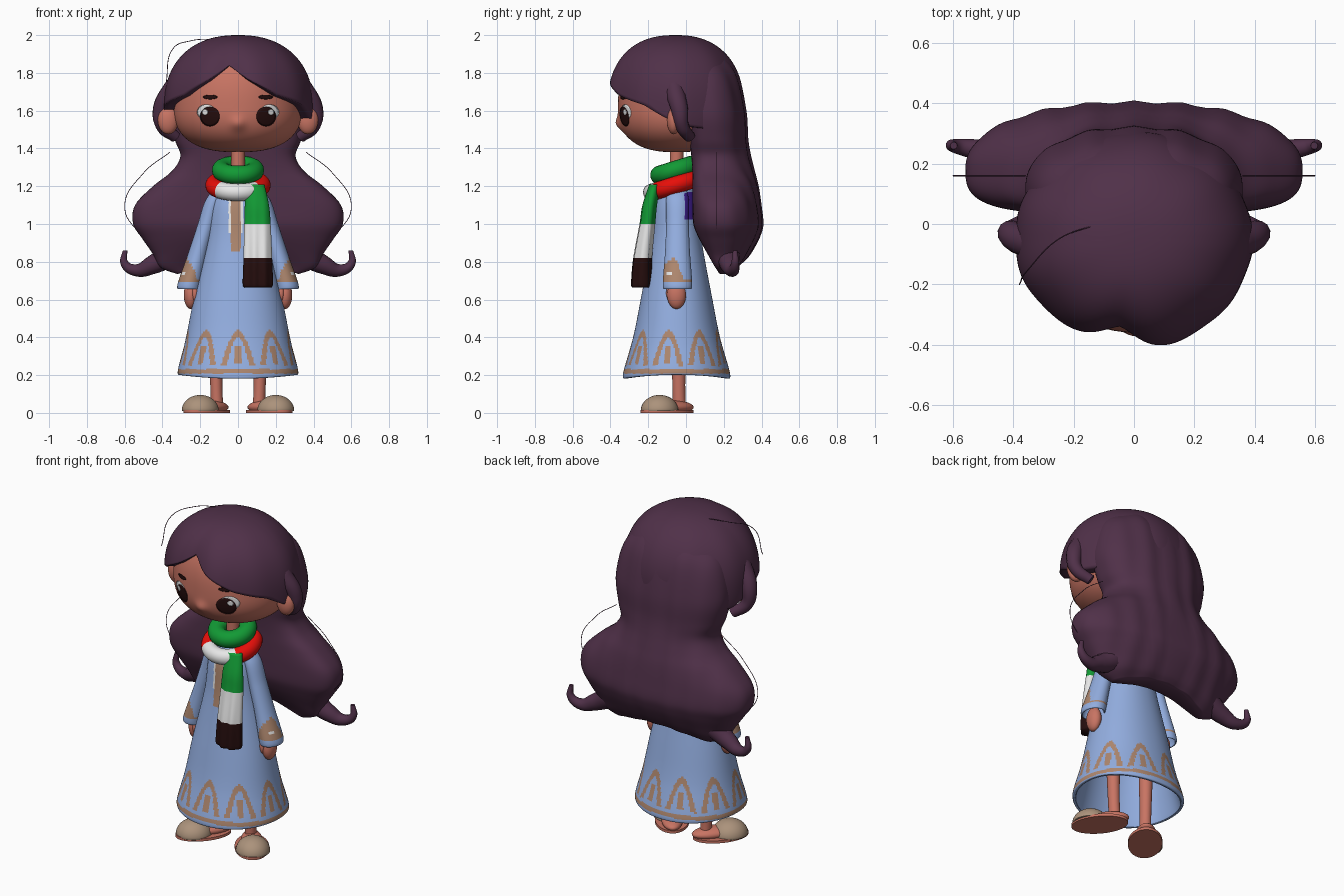
import bpy, bmesh, math
from mathutils import Matrix, Vector
from math import sin, cos, pi, tau

if "Cube" in bpy.data.objects:
    bpy.data.objects.remove(bpy.data.objects["Cube"])


def material(name, r, g, b):
    m = bpy.data.materials.new(name)
    m.diffuse_color = (r, g, b, 1)
    m.use_nodes = True
    m.node_tree.nodes["Principled BSDF"].inputs["Base Color"].default_value = m.diffuse_color
    return m


HAIR = material("dark plum", 0.08, 0.03, 0.066)
SKIN = material("warm skin", 0.58, 0.175, 0.125)
BLUE = material("soft blue", 0.29, 0.42, 0.74)
TAN = material("embroidery tan", 0.42, 0.24, 0.155)
SHOE = material("shoe beige", 0.41, 0.29, 0.20)
INDIGO = material("indigo", 0.05, 0.012, 0.28)
GREEN = material("scarf green", 0.006, 0.32, 0.035)
RED = material("scarf red", 0.87, 0.005, 0.003)
WHITE = material("white", 0.85, 0.85, 0.85)
DARK = material("near black", 0.018, 0.004, 0.004)


def finish(name, bm, mats, rule=None):
    bmesh.ops.recalc_face_normals(bm, faces=bm.faces)
    bm.normal_update()
    for f in bm.faces:
        f.smooth = True
        if rule:
            f.material_index = rule(f.calc_center_median(), f.normal)
    me = bpy.data.meshes.new(name)
    bm.to_mesh(me)
    bm.free()
    for m in mats:
        me.materials.append(m)
    ob = bpy.data.objects.new(name, me)
    bpy.context.collection.objects.link(ob)
    return ob


def skin_rings(name, rings, mats, rule=None):
    """Join a list of closed rings into one capped surface."""
    bm = bmesh.new()
    vs = [[bm.verts.new(p) for p in r] for r in rings]
    n = len(vs[0])
    for a, b in zip(vs, vs[1:]):
        for i in range(n):
            j = (i + 1) % n
            bm.faces.new((a[i], a[j], b[j], b[i]))
    bm.faces.new(vs[0])
    bm.faces.new(vs[-1])
    return finish(name, bm, mats, rule)


def loft(name, rows, mats, rule=None, n=48, sub=6, shape=None, box=1):
    """Smooth loft through rows of (z, centre x, centre y, radius x, radius y)."""
    rows = [Vector(r) for r in rows]
    pts = []
    for i in range(len(rows) - 1):
        p0, p1 = rows[max(i - 1, 0)], rows[i]
        p2, p3 = rows[i + 1], rows[min(i + 2, len(rows) - 1)]
        for k in range(sub):
            t = k / sub
            pts.append(p1 + 0.5 * t * ((p2 - p0) + t * ((2 * p0 - 5 * p1 + 4 * p2 - p3)
                       + t * (3 * p1 - p0 - 3 * p2 + p3))))
    pts.append(rows[-1])
    rings = []
    for z, cx, cy, rx, ry in pts:
        ring = []
        for i in range(n):
            a = tau * i / n
            u, v = (math.copysign(abs(q) ** box, q) for q in (cos(a), sin(a)))
            p = Vector((cx + rx * u, cy + ry * v, z))
            ring.append(shape(p, a, rx) if shape else p)
        rings.append(ring)
    return skin_rings(name, rings, mats, rule)


def ball(name, loc, radii, mat, rot=0, floor=None):
    bm = bmesh.new()
    mx = Matrix.Translation(loc) @ Matrix.Rotation(rot, 4, 'Z') @ Matrix.Diagonal((*radii, 1))
    bmesh.ops.create_uvsphere(bm, u_segments=32, v_segments=20, radius=1, matrix=mx)
    if floor is not None:
        for v in bm.verts:
            v.co.z = max(v.co.z, floor)
    return finish(name, bm, [mat])


def strand(name, pts, mat):
    """Tapered tube through (x, y, z, radius) points."""
    cu = bpy.data.curves.new(name, 'CURVE')
    cu.dimensions, cu.bevel_depth, cu.bevel_resolution = '3D', 1, 4
    cu.use_fill_caps = True
    sp = cu.splines.new('BEZIER')
    sp.bezier_points.add(len(pts) - 1)
    for b, p in zip(sp.bezier_points, pts):
        b.co, b.radius = p[:3], p[3]
        b.handle_left_type = b.handle_right_type = 'AUTO'
    ob = bpy.data.objects.new(name, cu)
    cu.materials.append(mat)
    bpy.context.collection.objects.link(ob)
    bpy.ops.object.select_all(action='DESELECT')
    ob.select_set(True)
    bpy.context.view_layer.objects.active = ob
    bpy.ops.object.convert(target='MESH')


# Head: rounded egg with a flattened chin and a soft button nose
def head_r(z):
    d = (z - 1.62) / (0.34 if z > 1.62 else 0.24)
    return max(1 - abs(d) ** 2.5, 0) ** 0.4


def face_y(x, z):
    return -0.05 - 0.31 * math.sqrt(max(head_r(z) ** 2 - (x / 0.34) ** 2, 0))


rings = []
for k in range(1, 72):
    c = cos(pi * k / 72)
    z = 1.62 + c * (0.34 if c > 0 else 0.24)
    ring = []
    for i in range(128):
        x, y = 0.34 * head_r(z) * cos(tau * i / 128), -0.05 + 0.31 * head_r(z) * sin(tau * i / 128)
        if y < -0.1:
            y -= 0.022 * math.exp(-(x / 0.036) ** 2 - ((z - 1.53) / 0.036) ** 2)
        ring.append((x, y, z))
    rings.append(ring)
skin_rings("head", rings, [SKIN])
loft("neck", [(1.15, 0, -0.05, .036, .036), (1.45, 0, -0.05, .036, .036)], [SKIN], n=24)


# Face details: thin plates that follow the face
def plate(name, cx, cz, rx, rz, lift, mat):
    rr = [[(cx + rx * k / 5 * cos(tau * i / 32), 0, cz + rz * k / 5 * sin(tau * i / 32))
           for i in range(32)] for k in (0.2, 1, 2, 3, 4, 5)]
    skin_rings(name, [[(x, face_y(x, z) - lift, z) for x, _, z in r] for r in rr], [mat])


for s in (-1, 1):
    plate("eye_white", s * 0.168, 1.592, 0.049, 0.041, 0.003, WHITE)
    plate("eye_dark", s * 0.149, 1.569, 0.052, 0.052, 0.006, DARK)
    plate("eye_glint", s * 0.175, 1.592, 0.016, 0.016, 0.009, WHITE)
    plate("eyebrow", s * 0.147, 1.672, 0.038, 0.012, 0.005, DARK)
    ball("ear", (s * 0.37, -0.065, 1.55), (0.055, 0.037, 0.075), SKIN)
    strand("ear_hair", [(s * .26, -.07, 1.82, .05), (s * .345, -.06, 1.71, .055), (s * .405, -.035, 1.61, .046),
                        (s * .40, -.02, 1.52, .036), (s * .33, .02, 1.46, .03)], HAIR)

# Hair cap: swept down to a parted hairline, then tucked under
LINE = [(0, 1.84), (0.3, 1.76), (0.7, 1.68), (1.2, 1.63), (1.5, 1.57), (1.8, 1.52), (3.5, 1.45)]


def hairline(d):
    for (a, p), (b, q) in zip(LINE, LINE[1:]):
        if d <= b:
            return p + (q - p) * (d - a) / (b - a)


N, PART = 128, -0.14
rings = [[] for _ in range(36)]
for i in range(N):
    phi = -pi + tau * i / N
    d = abs(phi - PART)
    E = 0.88 - 0.07 * max(cos(phi), 0)
    h = (hairline(min(d, tau - d)) - 1.62) / 0.38
    tmax = math.acos(math.copysign(abs(h) ** (1 / E), h))
    for k in range(36):
        t = tmax * min(k + 0.3, 32) / 32
        c = cos(t)
        r = abs(sin(t)) ** E
        r *= 1 + sin(t) ** 2 * (0.05 * math.exp(-((phi - 0.3) / 0.3) ** 2) - 0.09 * math.exp(-(d / 0.2) ** 2)) \
            + 0.008 * sin(9 * phi) * sin(t)
        if k > 32:
            r *= 1 - 0.06 * (k - 32)
        z = 1.62 + 0.38 * math.copysign(abs(c) ** E, c)
        rings[k].append((0.395 * r * sin(phi), -0.05 - 0.355 * r * cos(phi), z))
skin_rings("hair_cap", rings, [HAIR])


# Long back hair: wide curved sheet with soft ripples
def drape(p, a, w):
    u = p.x / max(w, 0.01)
    p.y -= 0.045 * u * u
    if sin(a) > 0:
        p.y += 0.005 * sin(a) * cos(p.x * 42)
    if p.z < 1:
        p.z += 0.06 * (1 - u * u) * (1 - p.z) / 0.26
    return p


BACK = [(1.92, .17, 0, .185), (1.8, .31, 0, .27), (1.6, .36, .0, .315), (1.45, .335, .02, .325),
        (1.36, .305, .03, .34), (1.28, .35, .035, .36), (1.2, .45, .035, .38), (1.1, .545, .035, .395),
        (1.0, .555, .04, .405), (.92, .505, .065, .39), (.84, .45, .105, .36), (.77, .41, .15, .325),
        (.735, .32, .185, .295)]
loft("back_hair", [(z, 0, (a + b) / 2, w, (b - a) / 2) for z, w, a, b in BACK], [HAIR], n=96, shape=drape,
     box=0.75)

# Curled ends and loose flyaway strands
for s in (-1, 1):
    strand("hair_curl", [(s * .34, .22, .85, .07), (s * .45, .23, .785, .05), (s * .54, .25, .755, .032),
                         (s * .60, .26, .79, .022), (s * .598, .26, .86, .012)], HAIR)
    strand("loose_strand", [(s * .36, .16, 1.38, .0018), (s * .5, .16, 1.27, .0018),
                            (s * .6, .16, 1.09, .0018), (s * .5, .16, .92, .0018)], HAIR)
strand("top_strand", [(-.38, -.2, 1.75, .002), (-.35, -.15, 1.92, .002), (-.25, -.05, 1.97, .002),
                      (-.12, 0, 1.98, .002)], HAIR)


# Dress: flared, hollow hem, embroidered arches and front placket
def dress_rule(c, n):
    if n.x * c.x + n.y * (c.y + 0.05) < 0:
        return 0
    if c.z < 0.5:
        u = (math.atan2(c.x / 0.318, -(c.y + 0.05) / 0.283) / tau * 9 + 0.5) % 1 - 0.5
        d = 2 * abs(u)
        outer, inner = 0.44 - 0.2 * (d / 0.9) ** 2, 0.40 - 0.2 * (d / 0.66) ** 2
        arch = c.z > 0.25 and inner < c.z < outer
        drop = d < 0.17 and 0.26 < c.z < 0.35
        return 1 if arch or drop or 0.208 < c.z < 0.232 else 0
    if c.x > 0.05 and c.y > 0 and 1.02 < c.z < 1.17:
        return 3
    if c.y < -0.05 and 0.86 < c.z < 1.16:
        d = abs(c.x + 0.012)
        if d < 0.026:
            return 1
        if d < 0.038 and c.z > 0.95:
            return 2
    return 0


def hem_dip(p, a, w):
    if p.z < 0.35:
        p.z += 0.018 * cos(a) ** 2 * (0.35 - p.z) / 0.15
    return p


DRESS = [(1.25, .05, .05), (1.2, .10, .085), (1.1, .14, .115), (.9, .165, .135), (.6, .235, .19),
         (.4, .275, .23), (.21, .318, .283), (.183, .306, .27), (.22, .29, .255), (.5, .235, .19)]
loft("dress", [(z, 0, -.05, a, b) for z, a, b in DRESS], [BLUE, TAN, WHITE, INDIGO], dress_rule, n=220,
     sub=18, shape=hem_dip, box=0.95)

for s in (-1, 1):
    # Sleeves with embroidered cuffs
    def cuff(c, n, s=s):
        out = n.x * (c.x - s * .25) + n.y * (c.y + .045) > 0
        a = math.atan2(c.y + .045, s * (c.x - s * .25))
        peak = 0.70 + 0.12 * max(cos(1.25 * (a + 0.75)), 0) ** 0.5
        if out and abs(a + .85) < .25 and 0.725 < c.z < 0.75:
            return 2
        if s > 0 and c.y > -.008 and 1.02 < c.z < 1.16:
            return 3
        return 1 if out and 0.69 < c.z < peak else 0
    loft("sleeve", [(1.21, s * .07, -.05, .03, .04), (1.13, s * .125, -.045, .045, .06),
                    (1.0, s * .165, -.045, .048, .06), (.85, s * .21, -.045, .052, .066),
                    (.685, s * .256, -.045, .063, .078), (.655, s * .257, -.045, .056, .07),
                    (.69, s * .256, -.045, .05, .064), (.8, s * .225, -.045, .035, .045)],
         [BLUE, TAN, WHITE, INDIGO], cuff, n=64, sub=12)
    # Hands
    ball("hand", (s * .25, -.05, .625), (.037, .05, .075), SKIN)
    ball("thumb", (s * .228, -.085, .635), (.017, .02, .042), SKIN)
    # Legs, feet and turned-out slippers
    loft("leg", [(.03, s * .11, -.035, .033, .035), (.15, s * .115, -.038, .032, .034),
                 (.45, s * .12, -.04, .04, .042)], [SKIN], n=24)
    turn = -0.92 if s > 0 else pi + 0.92
    ball("foot", (s * .14, -.065, .03), (.125, .06, .035), SKIN, turn, .01)
    ball("slipper_toe", (s * .2, -.14, .012), (.102, .096, .083), SHOE, turn, .01)
    bpy.ops.mesh.primitive_cylinder_add(vertices=48, radius=1, depth=1, location=(s * .165, -.10, .008),
                                        rotation=(0, 0, turn), scale=(.16, .096, .016))
    sole = bpy.context.object
    sole.name = "slipper_sole"
    sole.data.materials.append(SKIN)
    bpy.ops.object.shade_smooth_by_angle()

# Scarf: two tilted wraps and a hanging striped tail
for name, loc, big, small, mats in (("scarf_upper_wrap", (0, -.055, 1.285), .088, .05, [GREEN]),
                                    ("scarf_lower_wrap", (0, -.06, 1.205), .127, .046, [RED, WHITE])):
    bpy.ops.mesh.primitive_torus_add(location=loc, rotation=(.3, 0, 0), major_radius=big,
                                     minor_radius=small, major_segments=64, minor_segments=20)
    ob = bpy.context.object
    ob.name = name
    for m in mats:
        ob.data.materials.append(m)
    for f in ob.data.polygons:
        f.use_smooth = True
        f.material_index = int(len(mats) > 1 and f.center.y < 0 and abs(f.center.x) < -0.95 * f.center.y)


def folds(p, a, w):
    p.y += 0.008 * cos(p.x * 110) * (1.2 - p.z) * 1.6
    return p


loft("scarf_tail", [(1.21, .09, -.165, .05, .03), (1.1, .10, -.192, .064, .038), (1.0, .103, -.205, .07, .04),
                    (.82, .105, -.23, .076, .046), (.69, .105, -.236, .08, .05), (.665, .105, -.236, .074, .044)],
     [GREEN, WHITE, DARK], lambda c, n: 0 if c.z > 1.005 else 1 if c.z > 0.825 else 2, sub=10, shape=folds)
